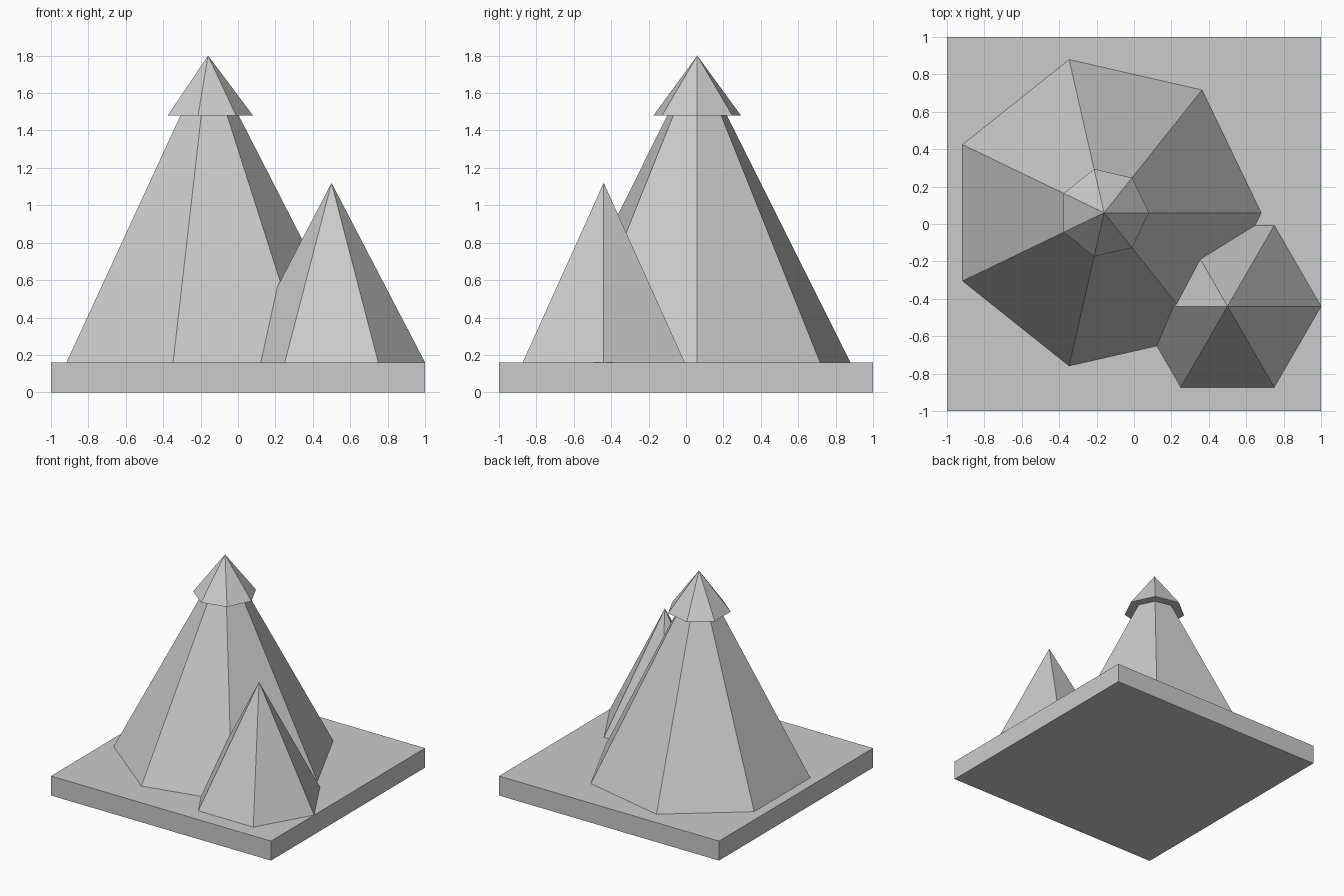
import bpy, math

if "Cube" in bpy.data.objects:
    bpy.data.objects.remove(bpy.data.objects["Cube"])


def peak(name, sides, radius, x, y, z_base, z_apex):
    """Flat-faced pyramid with one base corner pointing to +x."""
    depth = z_apex - z_base
    bpy.ops.mesh.primitive_cone_add(
        vertices=sides, radius1=radius, radius2=0, depth=depth,
        location=(x, y, z_base + depth / 2), rotation=(0, 0, -math.pi / 2))
    bpy.context.object.name = name


# Square ground slab
bpy.ops.mesh.primitive_cube_add(size=1, location=(0, 0, 0.08))
slab = bpy.context.object
slab.name = "ground_slab"
slab.scale = (2, 2, 0.16)

# Tall seven-sided mountain with its overhanging snow cap
peak("tall_mountain", 7, 0.84, -0.16, 0.06, 0.16, 1.80)
peak("snow_cap", 7, 0.24, -0.16, 0.06, 1.48, 1.80)

# Small six-sided mountain at the front right
peak("small_mountain", 6, 0.50, 0.50, -0.44, 0.16, 1.12)
